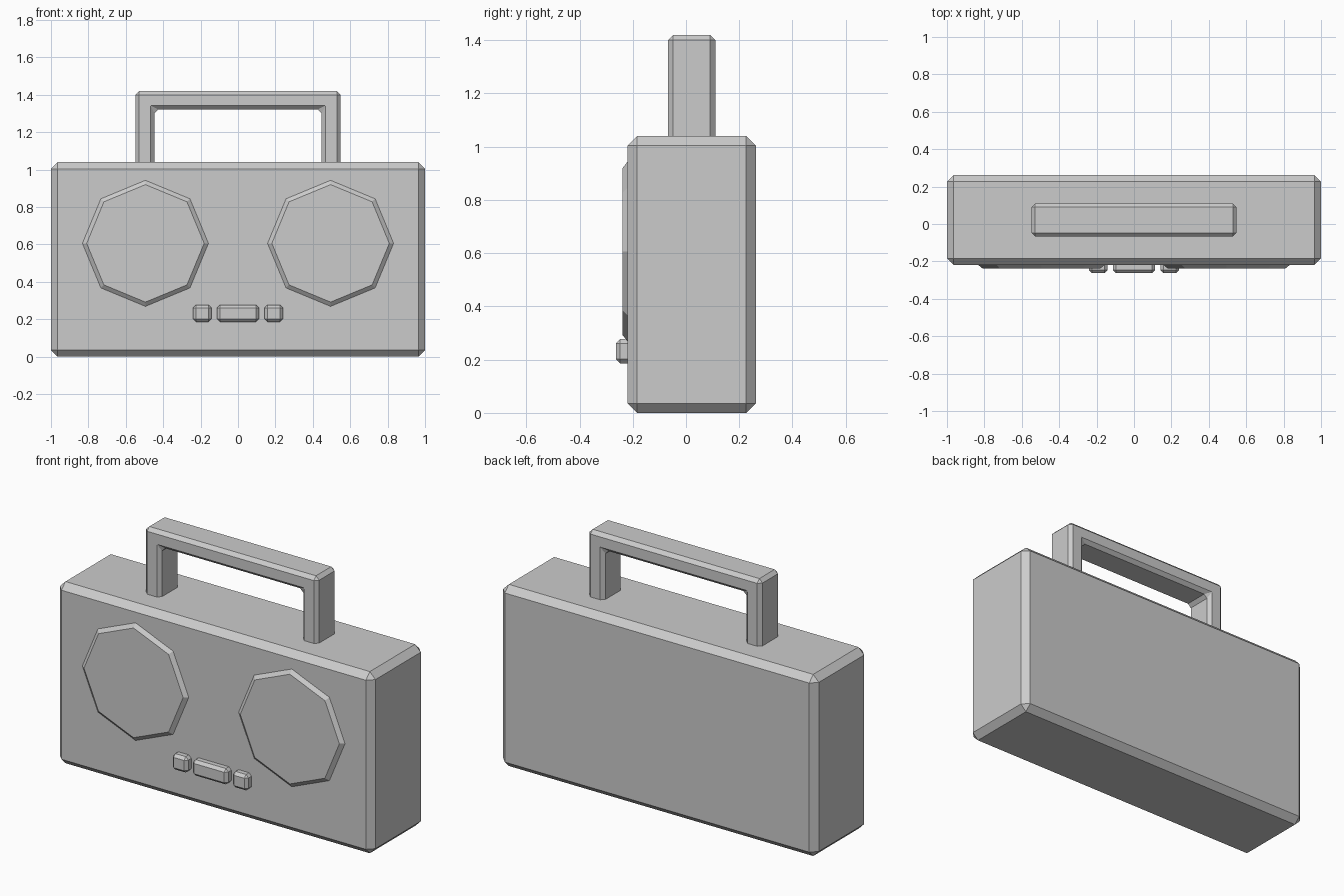
import bpy, bmesh, math
from mathutils import Matrix, Vector

if "Cube" in bpy.data.objects:
    bpy.data.objects.remove(bpy.data.objects["Cube"])


def finish(name, bm):
    bmesh.ops.recalc_face_normals(bm, faces=bm.faces)
    mesh = bpy.data.meshes.new(name)
    bm.to_mesh(mesh)
    bm.free()
    obj = bpy.data.objects.new(name, mesh)
    bpy.context.collection.objects.link(obj)
    return obj


def chamfer(bm, edges, width):
    bmesh.ops.bevel(bm, geom=edges, offset=width, segments=1,
                    profile=0.5, affect='EDGES')


def box(name, lo, hi, width):
    lo, hi = Vector(lo), Vector(hi)
    bm = bmesh.new()
    bmesh.ops.create_cube(bm, size=1, matrix=Matrix.Translation((lo + hi) / 2)
                          @ Matrix.Diagonal((*(hi - lo), 1)))
    chamfer(bm, bm.edges[:], width)
    return finish(name, bm)


# Chamfered case
box("case", (-1, -0.22, 0), (1, 0.262, 1.04), 0.036)

# Carry handle: an arch profile extruded in depth, feet sunk into the case
bm = bmesh.new()
arch = [(-0.548, 1.0), (-0.548, 1.42), (0.548, 1.42), (0.548, 1.0),
        (0.447, 1.0), (0.447, 1.322), (-0.447, 1.322), (-0.447, 1.0)]
face = bm.faces.new([bm.verts.new((x, -0.068, z)) for x, z in arch])
ret = bmesh.ops.extrude_face_region(bm, geom=[face], use_keep_orig=True)
bmesh.ops.translate(bm, vec=(0, 0.178, 0),
                    verts=[v for v in ret["geom"] if isinstance(v, bmesh.types.BMVert)])
bmesh.ops.recalc_face_normals(bm, faces=bm.faces)
chamfer(bm, [e for e in bm.edges if max(v.co.z for v in e.verts) > 1.1], 0.02)
finish("handle", bm)

# Octagonal speakers with a sloping rim
for side, label in ((-1, "left"), (1, "right")):
    bm = bmesh.new()
    bmesh.ops.create_cone(bm, cap_ends=True, segments=8, radius1=0.337,
                          radius2=0.314, depth=0.018,
                          matrix=Matrix.Translation((side * 0.495, -0.229, 0.606))
                          @ Matrix.Rotation(math.pi / 2, 4, 'X'))
    # keep a corner pointing straight sideways and straight up
    first = bm.verts[:][0].co - Vector((side * 0.495, 0, 0.606))
    turn = math.atan2(first.z, first.x)
    bmesh.ops.rotate(bm, cent=(side * 0.495, 0, 0.606), verts=bm.verts,
                     matrix=Matrix.Rotation(turn, 3, 'Y'))
    finish(label + "_speaker", bm)

# Row of buttons
for label, x0, x1 in (("left", -0.24, -0.142), ("centre", -0.112, 0.112),
                      ("right", 0.142, 0.24)):
    box(label + "_button", (x0, -0.263, 0.186), (x1, -0.2, 0.277), 0.016)
